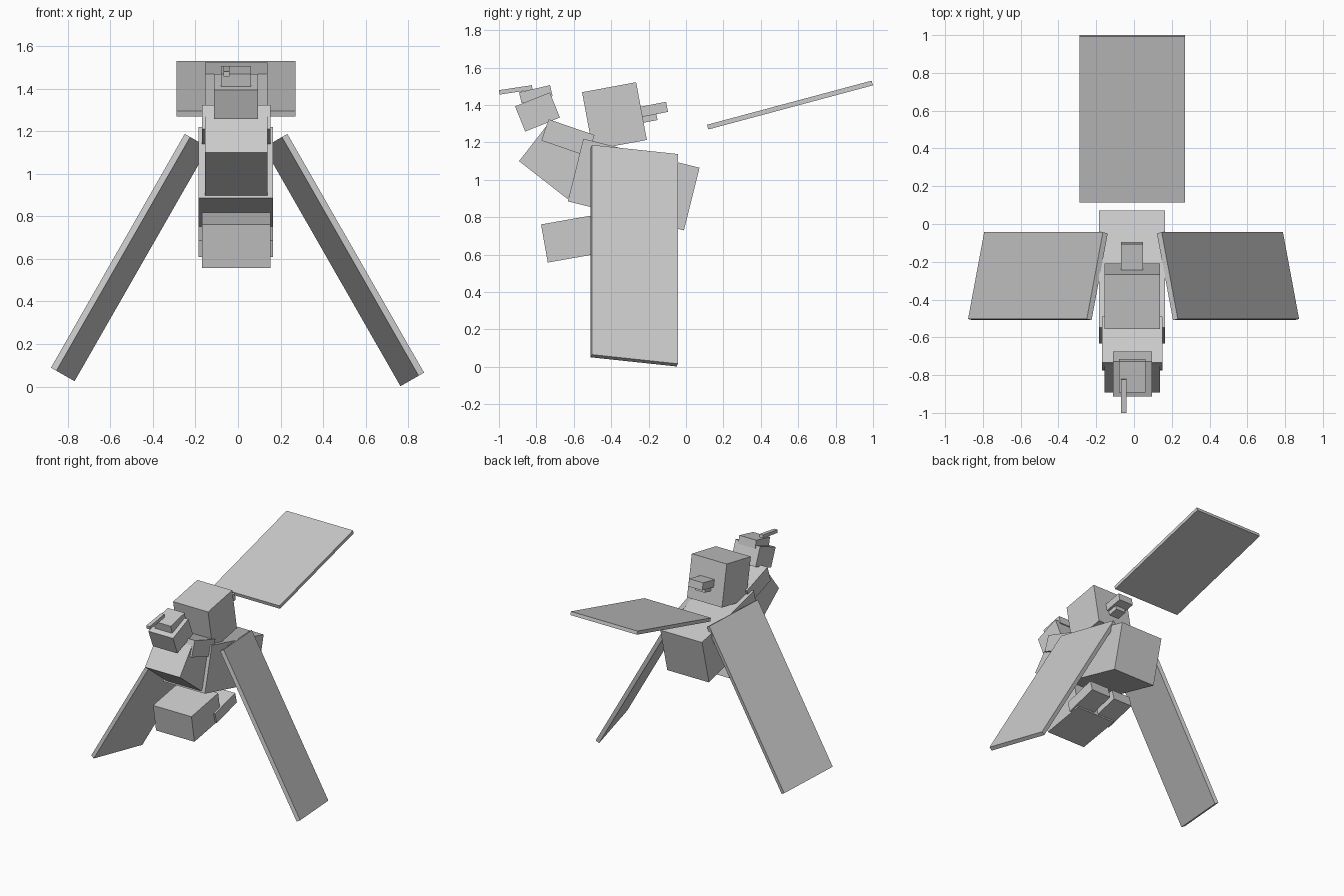
import bpy, math
from mathutils import Matrix, Vector

if "Cube" in bpy.data.objects:
    bpy.data.objects.remove(bpy.data.objects["Cube"])


def cuboid(name, matrix):
    bpy.ops.mesh.primitive_cube_add(size=1)
    ob = bpy.context.object
    ob.name = name
    ob.data.transform(matrix)
    ob.data.update()
    return ob


def box(name, x0, x1, y, z, depth, height, pitch):
    """Box centred at (y, z) in side view, pitched about the x axis."""
    m = (Matrix.Translation(((x0 + x1) / 2, y, z))
         @ Matrix.Rotation(math.radians(pitch), 4, 'X')
         @ Matrix.Diagonal((x1 - x0, depth, height, 1)))
    return cuboid(name, m)


def wing(name, side, top_x, length):
    """Thin plate hanging from its front top outer corner."""
    d = Vector((0.497, 0, -0.868)).normalized()
    w = Vector((-0.181, 0.979, -0.106))
    w = (w - d * w.dot(d)).normalized()
    n = w.cross(d).normalized()
    if n.x > 0:
        n = -n
    size = (length, 0.47, 0.03)
    corner = Vector((top_x, -0.503, 1.187))
    flip = Vector((side, 1, 1))
    axes = [Vector(a * b for a, b in zip(v * s, flip)) for v, s in zip((d, w, n), size)]
    if axes[0].cross(axes[1]).dot(axes[2]) < 0:
        axes[2], axes[1] = axes[1], axes[2]
    centre = corner + sum(axes, Vector()) / 2
    m = Matrix(axes).transposed().to_4x4()
    return cuboid(name, Matrix.Translation(centre) @ m)


# Main body and the large block on its back
box("torso", -0.185, 0.165, -0.28, 0.975, 0.64, 0.345, -14)
box("back_block", -0.155, 0.138, -0.3825, 1.341, 0.294, 0.314, 10.5)
box("rear_stub", -0.069, 0.048, -0.17, 1.377, 0.14, 0.055, 11)
box("rear_stub_lower", -0.05, 0.03, -0.205, 1.33, 0.10, 0.04, 11)

# Chest, neck and head
box("chest", -0.155, 0.138, -0.69, 1.094, 0.327, 0.24, -38)
box("neck", -0.17, 0.152, -0.631, 1.225, 0.26, 0.12, -19)
box("head", -0.112, 0.094, -0.794, 1.363, 0.20, 0.145, 22)
box("head_top", -0.08, 0.062, -0.803, 1.458, 0.17, 0.06, 13)
box("feeler", -0.069, -0.04, -0.91, 1.481, 0.178, 0.024, 8.5)

# Underside block and legs
box("lower_block", -0.17, 0.152, -0.597, 0.688, 0.325, 0.207, 10)
for label, x0, x1 in (("left_leg", -0.185, -0.03), ("right_leg", 0.005, 0.165)):
    box(label, x0, x1, -0.38, 0.68, 0.25, 0.082, 15)

# Tail plate and wings
box("tail_plate", -0.288, 0.27, 0.556, 1.40, 0.911, 0.026, 15)
wing("right_wing", 1, 0.232, 1.292)
wing("left_wing", -1, -0.25, 1.265)
